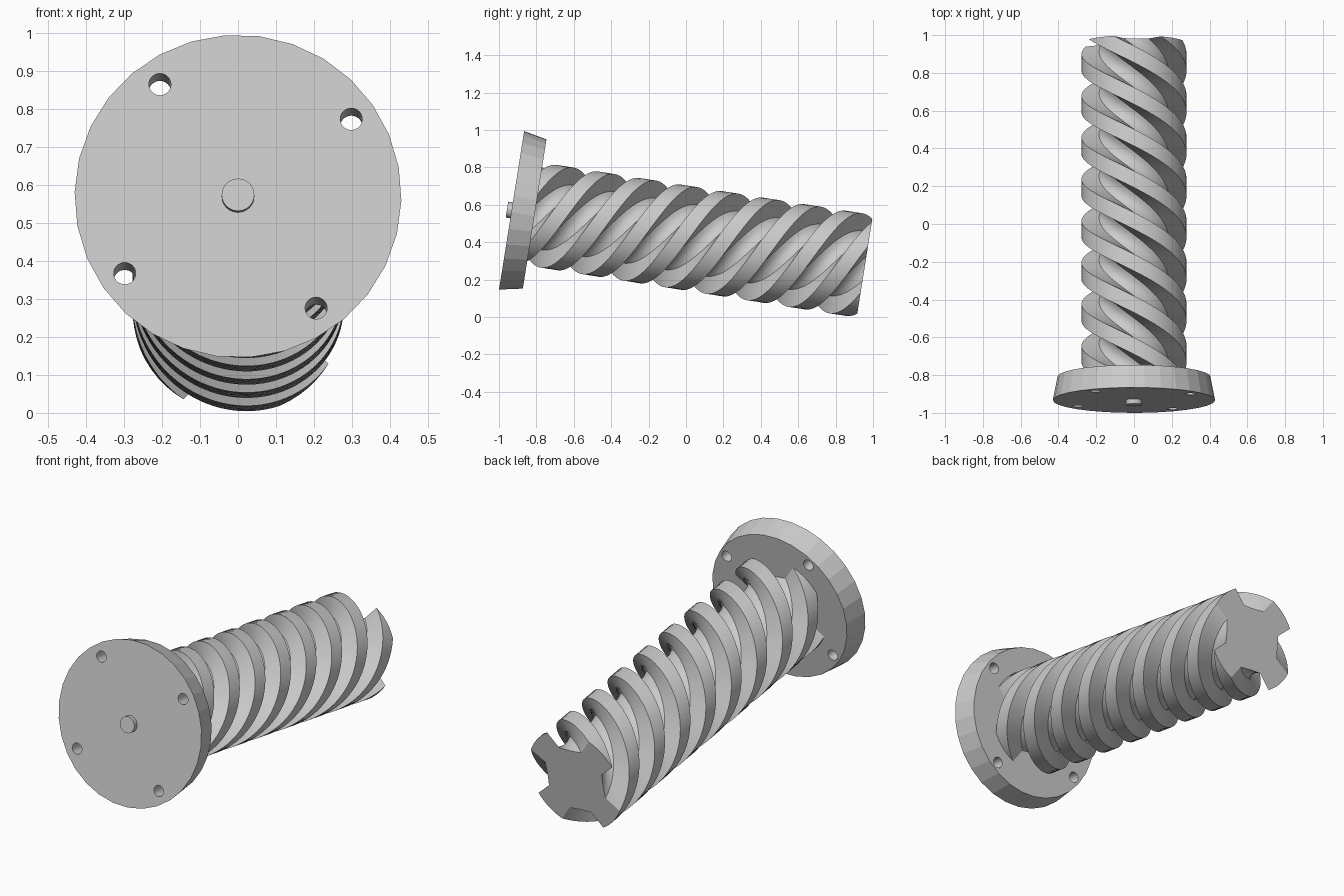
import bpy, bmesh, math
from mathutils import Matrix, Vector

cube = bpy.data.objects.get("Cube")
if cube:
    bpy.data.objects.remove(cube, do_unlink=True)

# Tilted frame: local +z points out of the flange face, depth runs along -z
FRAME = Matrix.Translation((0, -0.9325, 0.57)) @ Matrix.Rotation(math.radians(81), 4, 'X')
FLANGE_DEPTH, END_DEPTH = 0.125, 1.912

grey = bpy.data.materials.new("light_grey")
grey.use_nodes = True
grey.diffuse_color = (0.6, 0.6, 0.6, 1)
grey.node_tree.nodes["Principled BSDF"].inputs["Base Color"].default_value = (0.6, 0.6, 0.6, 1)


def add_object(name, bm):
    """Turn a bmesh in the tilted frame into an object."""
    bmesh.ops.recalc_face_normals(bm, faces=bm.faces)
    mesh = bpy.data.meshes.new(name)
    bm.to_mesh(mesh)
    bm.free()
    mesh.transform(FRAME)
    mesh.materials.append(grey)
    obj = bpy.data.objects.new(name, mesh)
    bpy.context.collection.objects.link(obj)
    return obj


def activate(obj):
    bpy.ops.object.select_all(action='DESELECT')
    obj.select_set(True)
    bpy.context.view_layer.objects.active = obj


def add_cylinder(bm, sides, front_radius, back_radius, front, back, x=0, y=0, turn=0):
    place = Matrix.Translation((x, y, (front + back) / 2)) @ Matrix.Rotation(turn, 4, 'Z')
    bmesh.ops.create_cone(bm, cap_ends=True, segments=sides, radius1=back_radius,
                          radius2=front_radius, depth=front - back, matrix=place)


def smooth(obj, degrees):
    activate(obj)
    bpy.ops.object.shade_smooth_by_angle(angle=math.radians(degrees))


# Tapered flange with flat facets
bm = bmesh.new()
add_cylinder(bm, 30, 0.43, 0.405, 0, -FLANGE_DEPTH, turn=math.radians(4.5))
flange = add_object("flange", bm)

# Four bolt holes
bm = bmesh.new()
for i in range(4):
    a = math.radians(34.6 + 90 * i)
    add_cylinder(bm, 32, 0.029, 0.029, 0.1, -0.3, 0.362 * math.cos(a), 0.362 * math.sin(a))
cutter = add_object("bolt_hole_cutter", bm)
cutter.hide_render = True
cut = flange.modifiers.new("bolt_holes", 'BOOLEAN')
cut.operation = 'DIFFERENCE'
cut.solver = 'EXACT'
cut.object = cutter
activate(flange)
bpy.ops.object.modifier_apply(modifier=cut.name)
bpy.data.objects.remove(cutter, do_unlink=True)

# Centre pin on the flange face
bm = bmesh.new()
add_cylinder(bm, 32, 0.043, 0.043, 0.025, -0.02)
smooth(add_object("centre_pin", bm), 30)

# Four-start screw: one lobe and one groove, repeated round the section
TOP, LOBE_HALF, BASE_HALF = 0.278, 18, 24
quarter = [(LOBE_HALF * t / 3, TOP) for t in range(-3, 4)]
for t in range(7):
    u = t / 3 - 1
    angle = 45 + (45 - BASE_HALF) * u
    quarter.append((angle, 0.17 + 0.015 * u * u))
section = [(math.radians(a + 90 * k + 41), r) for k in range(4) for a, r in quarter]

STEPS, TURNS = 180, 2
start = FLANGE_DEPTH - 0.01
bm = bmesh.new()
rings = []
for i in range(STEPS + 1):
    depth = start + (END_DEPTH - start) * i / STEPS
    twist = TURNS * math.tau * (depth - END_DEPTH) / (END_DEPTH - FLANGE_DEPTH)
    rings.append([bm.verts.new((r * math.cos(a + twist), r * math.sin(a + twist), -depth))
                  for a, r in section])
n = len(section)
for near, far in zip(rings, rings[1:]):
    for j in range(n):
        k = (j + 1) % n
        bm.faces.new((near[j], near[k], far[k], far[j]))
bm.faces.new(rings[0])
bm.faces.new(rings[-1])
smooth(add_object("screw_shaft", bm), 30)
